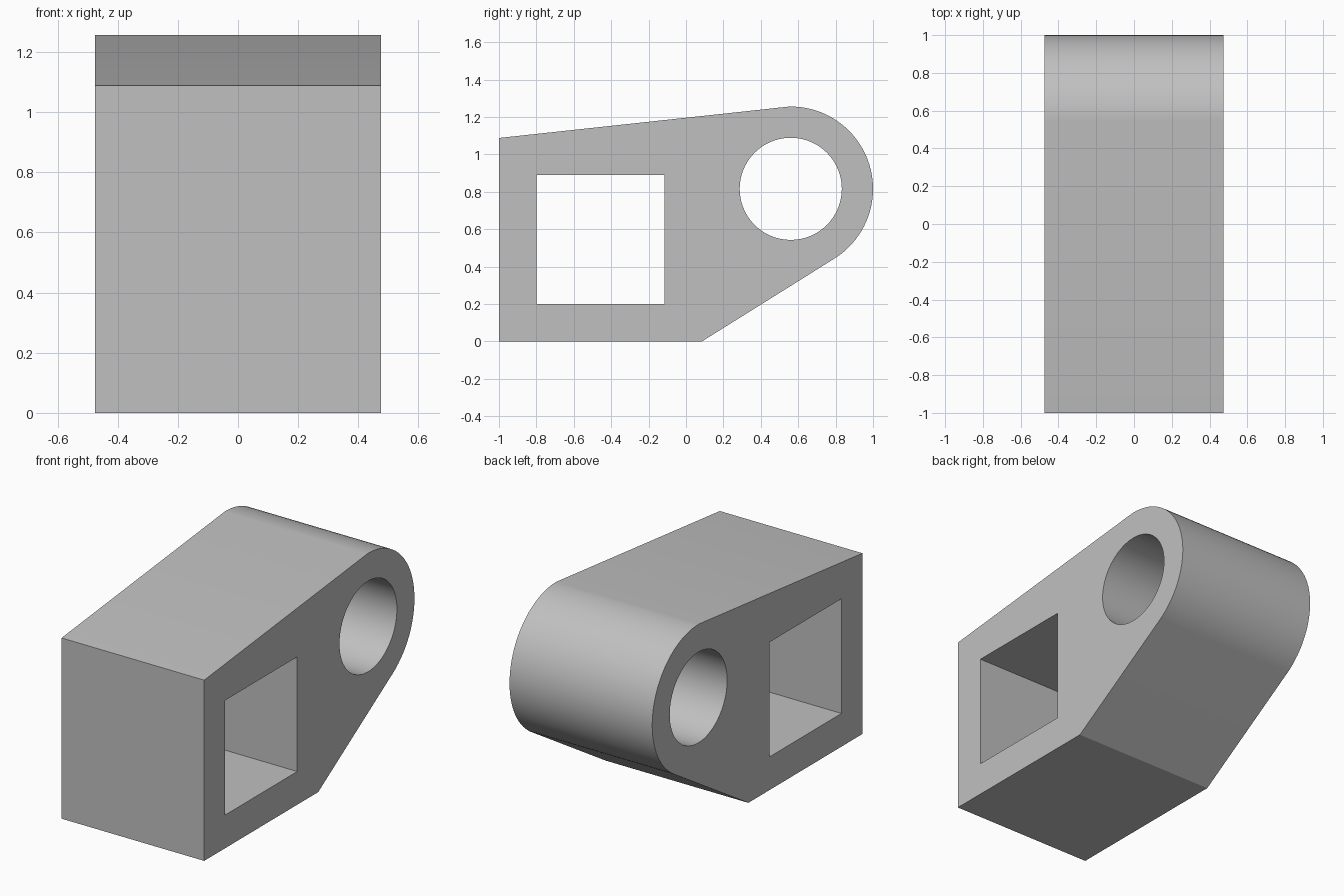
import bpy
import bmesh
from math import cos, sin, radians

cube = bpy.data.objects.get("Cube")
if cube:
    bpy.data.objects.remove(cube, do_unlink=True)

WIDTH = 0.95
EYE_Y, EYE_Z = 0.56, 0.816      # centre of the round end
OUTER_R, BORE_R = 0.44, 0.273


def arc(radius, start, end, steps):
    """Points (y, z) around the eye, angles in degrees."""
    angles = [radians(start + (end - start) * i / steps) for i in range(steps + 1)]
    return [(EYE_Y + radius * cos(a), EYE_Z + radius * sin(a)) for a in angles]


# Side profile: outline, square window and round bore
outline = [(-1, 1.088), (-1, 0), (0.085, 0)] + arc(OUTER_R, -57, 91, 40)
window = [(-0.8, 0.2), (-0.115, 0.2), (-0.115, 0.89), (-0.8, 0.89)]
bore = arc(BORE_R, 0, 360, 72)[:-1]

bm = bmesh.new()
edges = []
for loop in (outline, window, bore):
    verts = [bm.verts.new((0, y, z)) for y, z in loop]
    edges += [bm.edges.new((a, b)) for a, b in zip(verts, verts[1:] + verts[:1])]
bmesh.ops.triangle_fill(bm, edges=edges, use_beauty=True, use_dissolve=False, normal=(1, 0, 0))
bmesh.ops.recalc_face_normals(bm, faces=bm.faces)
mesh = bpy.data.meshes.new("link_block")
bm.to_mesh(mesh)
bm.free()

# Block, thickened evenly to both sides
block = bpy.data.objects.new("link_block", mesh)
bpy.context.collection.objects.link(block)
solid = block.modifiers.new("Width", 'SOLIDIFY')
solid.thickness = WIDTH
solid.offset = 0

bpy.ops.object.select_all(action='DESELECT')
block.select_set(True)
bpy.context.view_layer.objects.active = block
bpy.ops.object.modifier_apply(modifier=solid.name)
bpy.ops.object.shade_smooth_by_angle(angle=radians(25))

# Plain grey
grey = bpy.data.materials.new("plain grey")
grey.use_nodes = True
colour = (0.53, 0.53, 0.53, 1)
grey.diffuse_color = colour
grey.node_tree.nodes["Principled BSDF"].inputs["Base Color"].default_value = colour
block.data.materials.append(grey)
